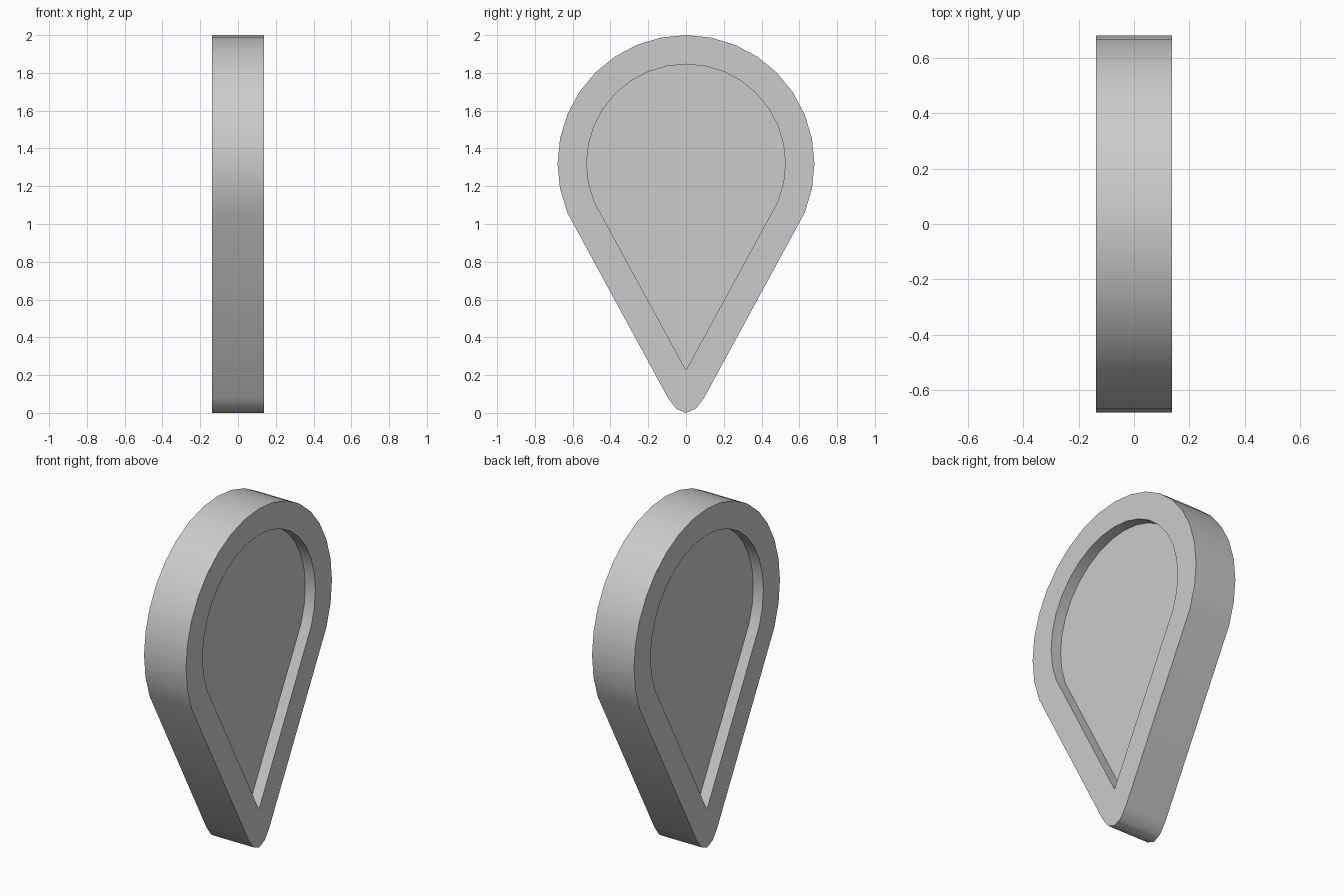
import bpy, bmesh
from math import sin, cos, radians

if "Cube" in bpy.data.objects:
    bpy.data.objects.remove(bpy.data.objects["Cube"])

CENTRE_Z = 1.32
HALF_WIDTH, HALF_FLOOR = 0.137, 0.071


def teardrop(radius, tip):
    """Round head (32-sided circle, 22.5 degrees past each side) plus the lower tip points."""
    head = [(radius * cos(radians(a * 11.25)), CENTRE_Z + radius * sin(radians(a * 11.25)))
            for a in range(-2, 19)]
    return head + tip


outer = teardrop(0.68, [(-0.096, 0.08), (-0.053, 0.023), (0, 0), (0.053, 0.023), (0.096, 0.08)])
inner = teardrop(0.526, [(0, 0.226)] * 5)

bm = bmesh.new()


def loop(profile, x):
    return [bm.verts.new((x, y, z)) for y, z in profile]


# Loops from one recessed floor, over the rim and outer wall, to the other floor
loops = [loop(inner, HALF_FLOOR), loop(inner, HALF_WIDTH), loop(outer, HALF_WIDTH),
         loop(outer, -HALF_WIDTH), loop(inner, -HALF_WIDTH), loop(inner, -HALF_FLOOR)]
n = len(outer)
for a, b in zip(loops, loops[1:]):
    for i in range(n):
        j = (i + 1) % n
        bm.faces.new((a[i], a[j], b[j], b[i]))

# Recessed floors, then merge the repeated points at the inner tip
bm.faces.new(loops[0])
bm.faces.new(loops[-1])
bmesh.ops.remove_doubles(bm, verts=bm.verts[:], dist=1e-4)
bmesh.ops.recalc_face_normals(bm, faces=bm.faces[:])

mesh = bpy.data.meshes.new("teardrop_plate")
bm.to_mesh(mesh)
bm.free()
plate = bpy.data.objects.new("teardrop_plate", mesh)
bpy.context.collection.objects.link(plate)

# Smooth walls, sharp rims
bpy.context.view_layer.objects.active = plate
plate.select_set(True)
bpy.ops.object.shade_smooth_by_angle(angle=radians(60))
